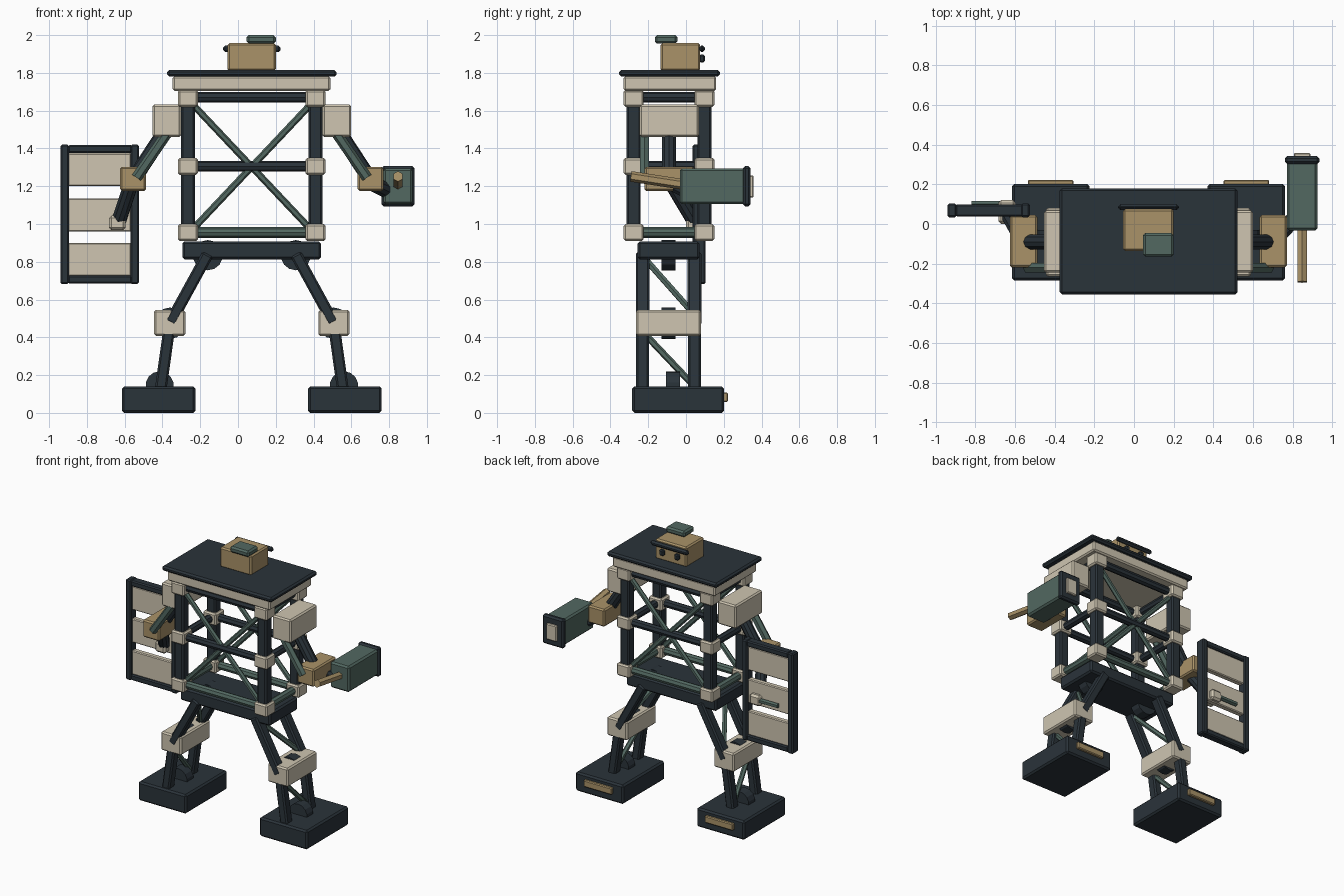
import bpy, math
from mathutils import Vector

if "Cube" in bpy.data.objects:
    bpy.data.objects.remove(bpy.data.objects["Cube"])

def mat(name, c):
    m = bpy.data.materials.new(name)
    m.diffuse_color = (*c, 1)
    m.use_nodes = True
    m.node_tree.nodes["Principled BSDF"].inputs["Base Color"].default_value = m.diffuse_color
    return m

DARK = mat("dark_steel", (0.023, 0.033, 0.042))
CREAM = mat("cream_plate", (0.62, 0.56, 0.44))
TAN = mat("tan_plate", (0.40, 0.29, 0.14))
GREEN = mat("green_plate", (0.085, 0.14, 0.12))
XC = 0.073  # symmetry plane of the body

def finish(o, name, m, bev):
    o.name = name
    o.data.materials.append(m)
    if bev:
        b = o.modifiers.new("bevel", 'BEVEL')
        b.width = bev
        b.segments = 1
    return o

def box(name, m, x, y, z, bev=0.01):
    """Bevelled box from (min, max) ranges."""
    bpy.ops.mesh.primitive_cube_add(size=1, location=[sum(r) / 2 for r in (x, y, z)])
    o = bpy.context.object
    o.scale = [abs(r[1] - r[0]) for r in (x, y, z)]
    bpy.ops.object.transform_apply(location=False, rotation=False, scale=True)
    return finish(o, name, m, bev)

def aim(o, a, b):
    o.location = (a + b) / 2
    o.rotation_mode = 'QUATERNION'
    o.rotation_quaternion = (b - a).to_track_quat('Z', 'Y')

def rod(name, m, a, b, r, sides=6, bev=0):
    """Prism rod between two points."""
    a, b = Vector(a), Vector(b)
    bpy.ops.mesh.primitive_cylinder_add(vertices=sides, radius=r, depth=(b - a).length)
    aim(bpy.context.object, a, b)
    return finish(bpy.context.object, name, m, bev)

def bar(name, m, a, b, w, d, bev=0.01):
    """Rectangular bar between two points."""
    a, b = Vector(a), Vector(b)
    o = box(name, m, (-w / 2, w / 2), (-d / 2, d / 2), (-(b - a).length / 2, (b - a).length / 2), bev)
    aim(o, a, b)
    return o

def span(s, a, b):
    """x range mirrored about the body centre; a, b are distances from it."""
    return tuple(sorted((XC + s * a, XC + s * b)))

# Legs, shoulders and upper arms, mirrored left and right
for s, side in ((-1, "left"), (1, "right")):
    hip, knee, ankle = XC + s * 0.233, XC + s * 0.433, XC + s * 0.483
    box(f"{side}_foot", DARK, span(s, 0.298, 0.688), (-0.285, 0.202), (0, 0.14), 0.012)
    box(f"{side}_foot_plate", TAN, span(s, 0.378, 0.608), (0.19, 0.222), (0.058, 0.108), 0.006)
    box(f"{side}_knee_block", CREAM, span(s, 0.352, 0.517), (-0.265, 0.08), (0.408, 0.545), 0.01)
    for part, x, y, z, r in (("hip", hip, -0.093, 0.835, 0.08), ("knee", knee, -0.093, 0.475, 0.083),
                             ("ankle", ankle + s * 0.005, -0.068, 0.145, 0.075)):
        rod(f"{side}_{part}_joint", DARK, (x, y - 0.037, z), (x, y + 0.037, z), r, 14)
    for y in (-0.23, 0.045):
        bar(f"{side}_thigh_strut", DARK, (hip, y, 0.84), (knee, y, 0.475), 0.072, 0.062)
        bar(f"{side}_shin_strut", DARK, (knee, y, 0.475), (ankle, y, 0.12), 0.068, 0.062)
    rod(f"{side}_thigh_brace", GREEN, (hip, -0.23, 0.83), (knee - s * 0.02, 0.045, 0.52), 0.018)
    rod(f"{side}_shin_brace", GREEN, (knee, -0.23, 0.43), (ankle, 0.045, 0.14), 0.018)
    box(f"{side}_shoulder", CREAM, span(s, 0.375, 0.526), (-0.245, 0.068), (1.46, 1.632), 0.01)
    rod(f"{side}_upper_arm", DARK, (XC + s * 0.44, -0.09, 1.52), (XC + s * 0.63, -0.09, 1.23), 0.04, 10)
    rod(f"{side}_arm_piston", GREEN, (XC + s * 0.435, -0.22, 1.5), (XC + s * 0.61, -0.22, 1.245), 0.028)
    box(f"{side}_elbow", TAN, span(s, 0.56, 0.697), (-0.22, 0.045), (1.175, 1.303), 0.01)

# Pelvis
box("pelvis", DARK, (-0.295, 0.44), (-0.256, 0.072), (0.812, 0.908), 0.012)

# Open torso frame: columns, nodes, beams and cross braces
CX, CY = (-0.265, 0.41), (-0.277, 0.097)
for x in CX:
    for y in CY:
        box("torso_column", DARK, (x - 0.037, x + 0.037), (y - 0.037, y + 0.037), (0.92, 1.71), 0.01)
        for z in (0.955, 1.305, 1.665):
            box("torso_node", CREAM, (x - 0.053, x + 0.053), (y - 0.053, y + 0.053),
                (z - 0.045, z + 0.045), 0.01)
for z, m in ((0.955, GREEN), (1.305, DARK), (1.67, DARK)):
    for y in CY:
        rod("torso_cross_beam", m, (CX[0], y, z), (CX[1], y, z), 0.028, 8)
    for x in CX:
        rod("torso_side_beam", m, (x, CY[0], z), (x, CY[1], z), 0.028, 8)
for y in CY:
    rod("torso_brace", GREEN, (CX[0], y, 1.66), (CX[1], y, 0.945), 0.018)
    rod("torso_brace", GREEN, (CX[0], y, 0.945), (CX[1], y, 1.66), 0.018)

# Roof deck
box("deck_plate", CREAM, (-0.347, 0.49), (-0.33, 0.16), (1.705, 1.782), 0.01)
box("roof", DARK, (-0.375, 0.522), (-0.355, 0.18), (1.78, 1.816), 0.012)

# Head with visor and hatch
box("head", TAN, (-0.055, 0.2), (-0.135, 0.075), (1.81, 1.957), 0.01)
box("head_hatch", GREEN, (0.045, 0.2), (-0.165, -0.045), (1.955, 2.0), 0.012)
box("visor_bar", DARK, (-0.08, 0.226), (0.07, 0.1), (1.91, 1.945), 0.012)
for x in (0.012, 0.134):
    box("eye", DARK, (x - 0.018, x + 0.018), (0.07, 0.1), (1.855, 1.897), 0.008)

# Shield: frame, three slats and grip
for x in (-0.94, -0.57):
    box("shield_upright", DARK, (x, x + 0.045), (0.034, 0.103), (0.682, 1.42), 0.008)
for z in (0.684, 1.375):
    box("shield_rail", DARK, (-0.9, -0.56), (0.038, 0.099), (z, z + 0.043), 0.008)
for z in (0.725, 0.96, 1.2):
    box("shield_slat", CREAM, (-0.9, -0.565), (0.048, 0.09), (z, z + 0.175), 0.006)
rod("left_forearm", DARK, (-0.56, -0.085, 1.23), (-0.63, 0.04, 1.02), 0.04, 10)
box("left_hand", CREAM, (-0.683, -0.595), (0.0, 0.12), (0.967, 1.045), 0.014)
rod("shield_grip", GREEN, (-0.82, 0.1, 1.008), (-0.61, 0.1, 1.008), 0.018)

# Arm cannon: body, muzzle collar and rear rod
rod("right_forearm", DARK, (0.70, -0.085, 1.22), (0.84, 0.06, 1.15), 0.042, 10)
box("cannon_body", GREEN, (0.77, 0.925), (-0.033, 0.315), (1.105, 1.295), 0.012)
box("muzzle_collar", DARK, (0.76, 0.934), (0.302, 0.342), (1.093, 1.307), 0.012)
box("muzzle_insert", CREAM, (0.805, 0.89), (0.33, 0.358), (1.14, 1.257), 0.006)
rod("cannon_rear_rod", TAN, (0.847, -0.292, 1.252), (0.847, 0.02, 1.204), 0.028)
